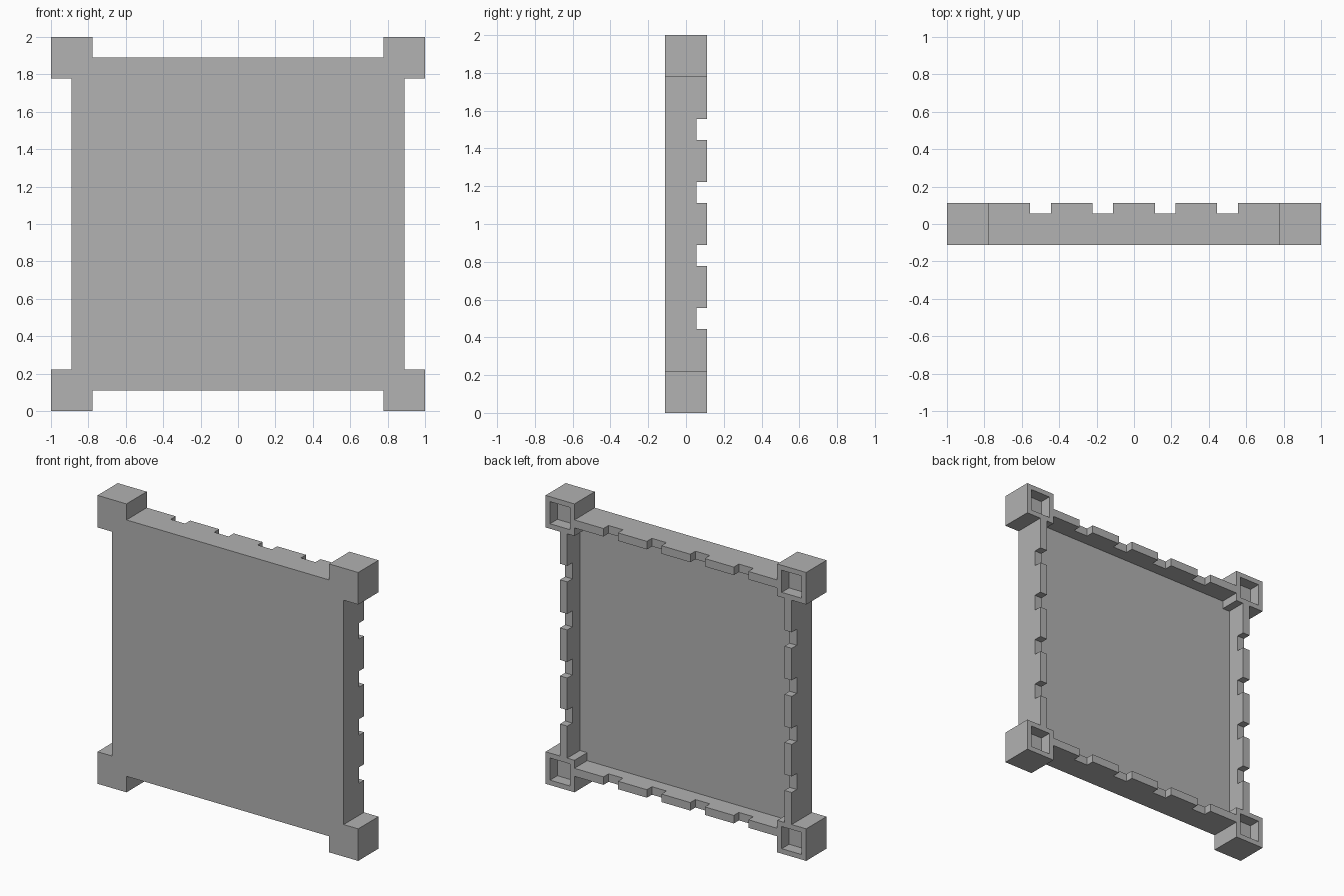
import bpy
import bmesh
from mathutils import Matrix, Vector

U = 1 / 18            # module: one wall thickness
DEPTH = 2 * U         # half depth of the whole piece
MID = 1.0             # height of the centre
RIM, FLOOR = DEPTH, -0.5 * U

cube = bpy.data.objects.get("Cube")
if cube:
    bpy.data.objects.remove(cube, do_unlink=True)

grey = bpy.data.materials.new("stone_grey")
grey.use_nodes = True
colour = (0.445, 0.445, 0.445, 1)
grey.diffuse_color = colour
grey.node_tree.nodes["Principled BSDF"].inputs["Base Color"].default_value = colour


def boxes(name, items):
    """One object holding boxes, each given as (low corner, high corner)."""
    bm = bmesh.new()
    for low, high in items:
        low, high = Vector(low), Vector(high)
        place = Matrix.Translation((low + high) / 2) @ Matrix.Diagonal((high - low).to_4d())
        place[3][3] = 1
        bmesh.ops.create_cube(bm, size=1, matrix=place)
    mesh = bpy.data.meshes.new(name)
    bm.to_mesh(mesh)
    bm.free()
    mesh.materials.append(grey)
    obj = bpy.data.objects.new(name, mesh)
    bpy.context.collection.objects.link(obj)
    return obj


def combine(target, tool, operation):
    """Apply a boolean and drop the helper."""
    tool.hide_render = True
    mod = target.modifiers.new(tool.name, 'BOOLEAN')
    mod.operation, mod.solver, mod.object = operation, 'EXACT', tool
    bpy.context.view_layer.objects.active = target
    bpy.ops.object.modifier_apply(modifier=mod.name)
    bpy.data.objects.remove(tool, do_unlink=True)


def corner_blocks(name, half, y0, y1):
    """Four square blocks centred on the corner towers."""
    c = 1 - 2 * U
    return boxes(name, [((sx * c - half, y0, MID + sz * c - half),
                         (sx * c + half, y1, MID + sz * c + half))
                        for sx in (-1, 1) for sz in (-1, 1)])


# Panel hollowed from the back, leaving floor and four walls
outer = 1 - 2 * U
inner = outer - U
panel = boxes("walled_panel", [((-outer, -DEPTH, MID - outer), (outer, DEPTH, MID + outer))])
combine(panel, boxes("cavity", [((-inner, FLOOR, MID - inner), (inner, 1, MID + inner))]),
        'DIFFERENCE')

# Notches through opposite walls, both ways
notches = [(-10 * U, -8 * U), (-4 * U, -2 * U), (2 * U, 4 * U), (8 * U, 10 * U)]
notch_floor = RIM - U
combine(panel, boxes("side_notches", [((-2, notch_floor, MID + a), (2, 1, MID + b))
                                      for a, b in notches]), 'DIFFERENCE')
combine(panel, boxes("end_notches", [((a, notch_floor, -1), (b, 1, 3))
                                     for a, b in notches]), 'DIFFERENCE')

# Corner towers with square sockets in the back
combine(panel, corner_blocks("corner_towers", 2 * U, -DEPTH, DEPTH), 'UNION')
combine(panel, corner_blocks("tower_sockets", 1.38 * U, RIM - 1.45 * U, 1), 'DIFFERENCE')
